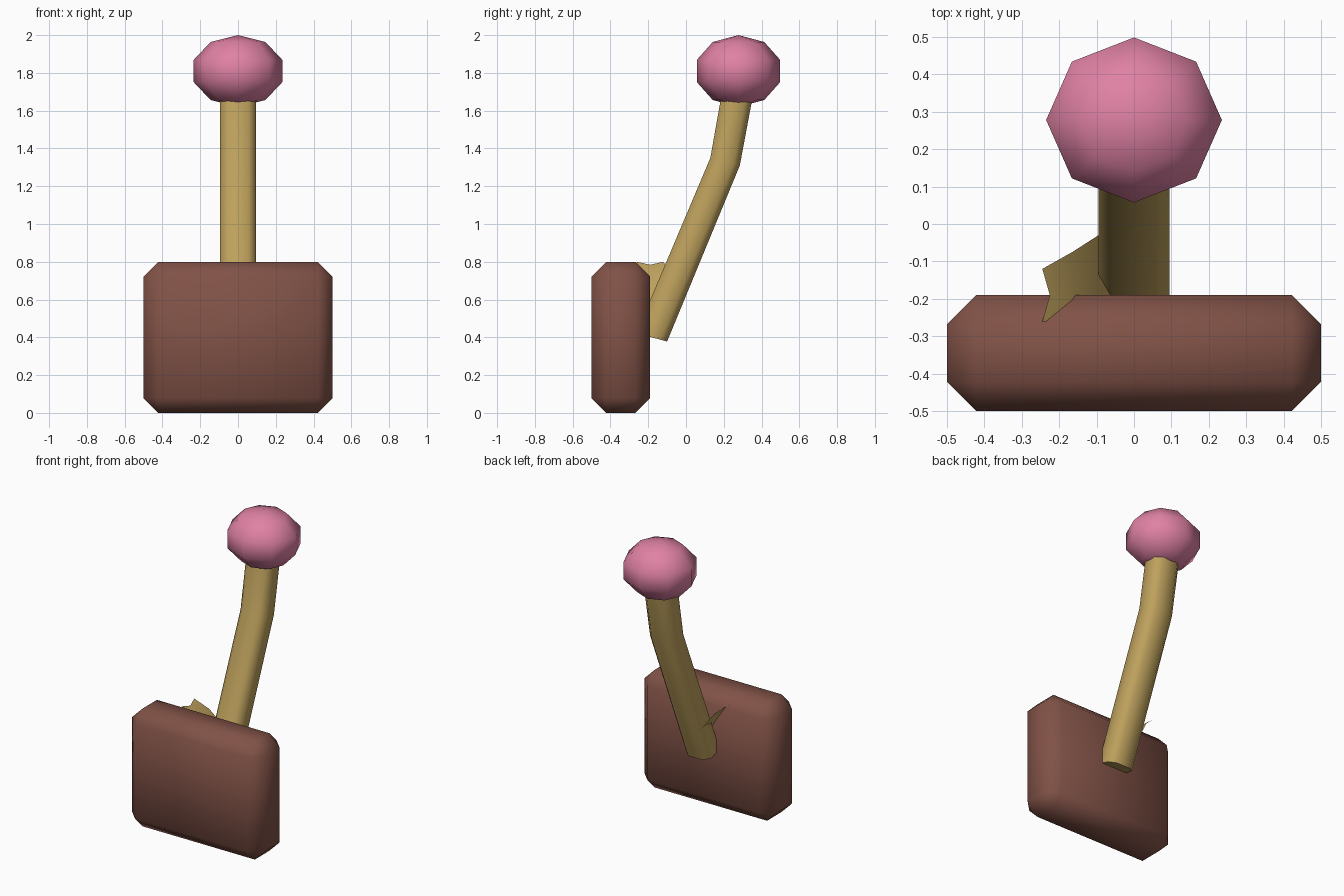
import bpy, bmesh
from math import radians
from mathutils import Vector

default = bpy.data.objects.get("Cube")
if default:
    bpy.data.objects.remove(default, do_unlink=True)


def material(name, colour):
    mat = bpy.data.materials.new(name)
    mat.use_nodes = True
    mat.diffuse_color = (*colour, 1)
    mat.node_tree.nodes["Principled BSDF"].inputs["Base Color"].default_value = (*colour, 1)
    return mat


def finish(obj, name, mat, angle=60):
    obj.name = obj.data.name = name
    obj.data.materials.append(mat)
    bpy.ops.object.select_all(action='DESELECT')
    obj.select_set(True)
    bpy.context.view_layer.objects.active = obj
    bpy.ops.object.shade_smooth_by_angle(angle=radians(angle))
    return obj


def from_bmesh(bm, name, mat):
    mesh = bpy.data.meshes.new(name)
    bm.to_mesh(mesh)
    bm.free()
    obj = bpy.data.objects.new(name, mesh)
    bpy.context.collection.objects.link(obj)
    return finish(obj, name, mat)


brown = material("reddish brown", (0.22, 0.085, 0.063))
tan = material("tan wood", (0.52, 0.36, 0.11))
pink = material("pink", (0.74, 0.22, 0.37))

# Chamfered block
bm = bmesh.new()
bmesh.ops.create_cube(bm, size=1)
bmesh.ops.scale(bm, vec=(1, 0.31, 0.8), verts=bm.verts)
bmesh.ops.translate(bm, vec=(0, -0.345, 0.4), verts=bm.verts)
bmesh.ops.bevel(bm, geom=bm.edges[:], offset=0.078, segments=1, affect='EDGES')
from_bmesh(bm, "base_block", brown)

# Bent stick: each ring has a centre and a half-depth direction
HALF_X = 0.095
section = [(-0.58, -1), (0.58, -1), (1, -0.55), (1, 0.55),
           (0.58, 1), (-0.58, 1), (-1, 0.55), (-1, -0.55)]
path = [((0, -0.182, 0.40), (0, 0.082, -0.022)),
        ((0, 0.207, 1.33), (0, 0.078, -0.02)),
        ((0, 0.278, 1.72), (0, 0.081, -0.015))]
bm = bmesh.new()
rings = []
for centre, depth in path:
    rings.append([bm.verts.new(Vector(centre) + Vector((u * HALF_X, 0, 0)) + v * Vector(depth))
                  for u, v in section])
for low, high in zip(rings, rings[1:]):
    for i in range(len(section)):
        j = (i + 1) % len(section)
        bm.faces.new((low[i], low[j], high[j], high[i]))
bm.faces.new(rings[0])
bm.faces.new(rings[-1])
bmesh.ops.recalc_face_normals(bm, faces=bm.faces)
from_bmesh(bm, "bent_stick", tan)

# Thin forked leaf rising from the stick: x, z, then y of back, middle and front
rows = [(-0.245, 0.80, -0.12, -0.26), (-0.165, 0.735, -0.075, -0.26),
        (-0.095, 0.63, -0.03, -0.24), (-0.04, 0.54, -0.04, -0.22)]
bm = bmesh.new()
strips = []
for k, (x, z, back, front) in enumerate(rows):
    notch = 0.02 if k == 0 else 0
    middle = (back + front) / 2
    strips.append([bm.verts.new(p) for p in
                   ((x, back, z), (x + notch, middle, z - notch * 0.8), (x, front, z))])
for a, b in zip(strips, strips[1:]):
    for i in range(2):
        bm.faces.new((a[i], a[i + 1], b[i + 1], b[i]))
bmesh.ops.recalc_face_normals(bm, faces=bm.faces)
from_bmesh(bm, "forked_leaf", tan)

# Low-poly ball on top
bpy.ops.mesh.primitive_uv_sphere_add(segments=8, ring_count=5, radius=1, location=(0, 0.278, 1.81))
ball = bpy.context.object
ball.scale = (0.247, 0.232, 0.19)
bpy.ops.object.transform_apply(location=False, rotation=False, scale=True)
finish(ball, "top_ball", pink)
